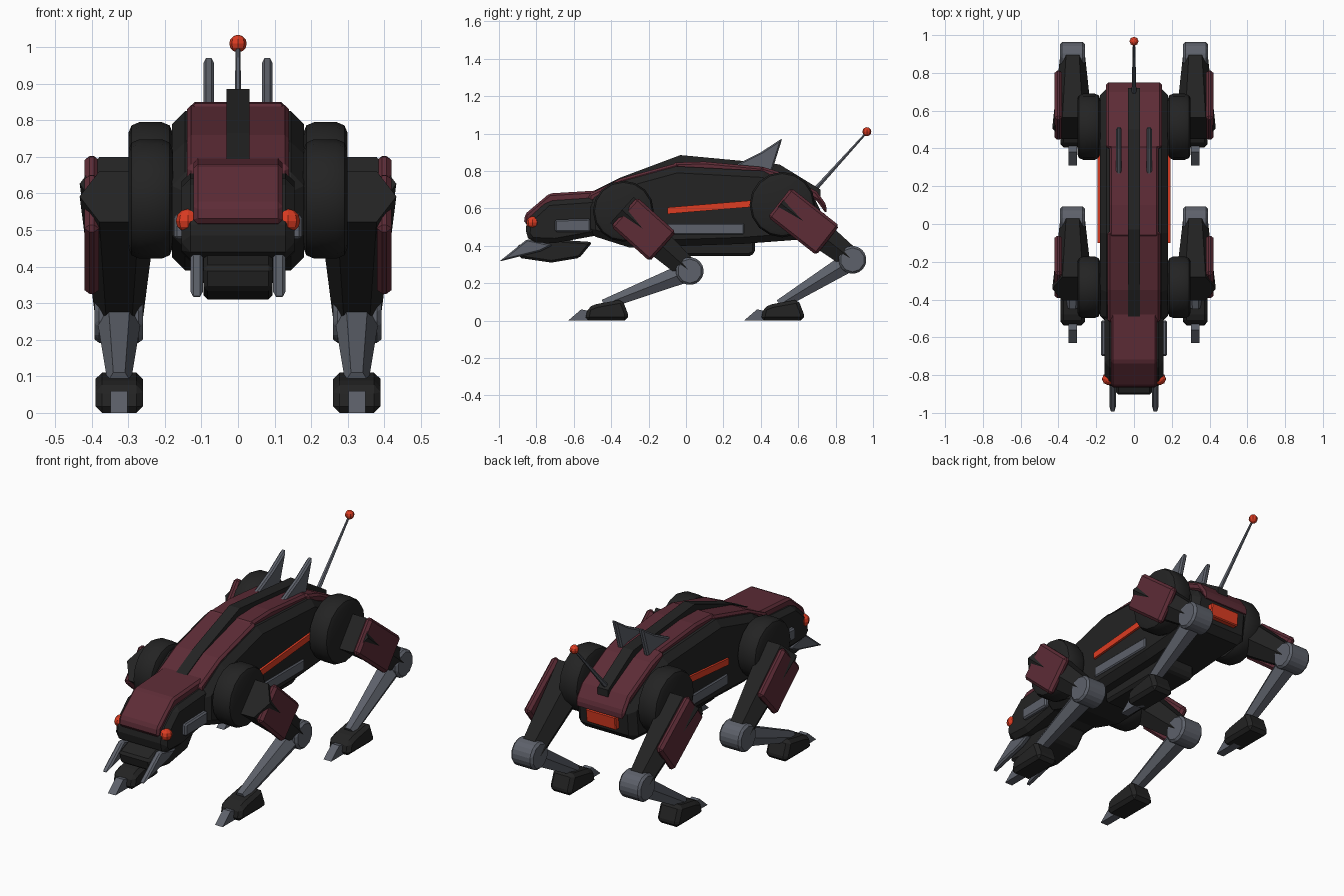
import bpy, bmesh
from math import radians
from mathutils import Vector, Matrix

cube = bpy.data.objects.get("Cube")
if cube:
    bpy.data.objects.remove(cube, do_unlink=True)


def material(name, rgb):
    m = bpy.data.materials.new(name)
    m.use_nodes = True
    m.diffuse_color = (*rgb, 1)
    m.node_tree.nodes["Principled BSDF"].inputs["Base Color"].default_value = (*rgb, 1)
    return m


BLACK = material("charcoal", (0.017, 0.017, 0.017))
RED = material("dark maroon", (0.11, 0.025, 0.037))
GREY = material("steel grey", (0.11, 0.12, 0.145))
GLOW = material("signal orange", (0.72, 0.045, 0.016))


def finish(name, bm, mat, bevel=0.0, segments=1, mirror=False, smooth=False):
    bmesh.ops.recalc_face_normals(bm, faces=bm.faces)
    if bevel:
        edges = [e for e in bm.edges if e.calc_face_angle(0) > radians(35)]
        bmesh.ops.bevel(bm, geom=edges, offset=bevel, segments=segments,
                        profile=0.5, affect='EDGES', clamp_overlap=True)
    mesh = bpy.data.meshes.new(name)
    bm.to_mesh(mesh)
    bm.free()
    mesh.materials.append(mat)
    obj = bpy.data.objects.new(name, mesh)
    bpy.context.collection.objects.link(obj)
    if smooth:
        bpy.ops.object.select_all(action='DESELECT')
        obj.select_set(True)
        bpy.context.view_layer.objects.active = obj
        bpy.ops.object.shade_smooth_by_angle(angle=radians(35))
    if mirror:
        obj.modifiers.new("Mirror", 'MIRROR').use_mirror_merge = False
    return obj


def prism(name, profile, x0, x1, mat, **kw):
    """Side profile of (y, z) points extruded from x0 to x1."""
    bm = bmesh.new()
    face = bm.faces.new([bm.verts.new((x0, y, z)) for y, z in profile])
    ext = bmesh.ops.extrude_face_region(bm, geom=[face])
    moved = [g for g in ext["geom"] if isinstance(g, bmesh.types.BMVert)]
    bmesh.ops.translate(bm, verts=moved, vec=(x1 - x0, 0, 0))
    return finish(name, bm, mat, **kw)


def ribbon(name, top, thick, half, mat, **kw):
    """Plate that follows a line of (y, z) points."""
    under = [(y, z - thick) for y, z in reversed(top)]
    return prism(name, top + under, -half, half, mat, **kw)


def rod(name, a, b, r1, r2, sides, mat, **kw):
    """Tapered rod from a to b."""
    a, b = Vector(a), Vector(b)
    d = (b - a).normalized()
    side = Vector((0, 0, 1)) if abs(d.x) > 0.9 else Vector((1, 0, 0))
    rot = Matrix((side.cross(d), side, d)).transposed().to_4x4()
    bm = bmesh.new()
    bmesh.ops.create_cone(bm, cap_ends=True, segments=sides, radius1=r1, radius2=r2,
                          depth=(b - a).length,
                          matrix=Matrix.Translation((a + b) / 2) @ rot)
    return finish(name, bm, mat, **kw)


def ball(name, loc, r, **kw):
    bm = bmesh.new()
    bmesh.ops.create_uvsphere(bm, u_segments=8, v_segments=6, radius=r,
                              matrix=Matrix.Translation(loc))
    return finish(name, bm, GLOW, **kw)


# Torso
prism("torso", [(-0.52, 0.46), (-0.52, 0.64), (-0.36, 0.74), (-0.05, 0.825), (0.42, 0.8),
                (0.72, 0.63), (0.7, 0.44), (0.3, 0.41), (-0.3, 0.39)],
      -0.18, 0.18, BLACK, bevel=0.035)
prism("belly_block", [(-0.12, 0.43), (0.37, 0.43), (0.37, 0.36), (0.34, 0.345), (-0.12, 0.345)],
      -0.1, 0.1, BLACK, bevel=0.015)

# Back armour and spine
ribbon("front_back_plate", [(-0.52, 0.675), (-0.35, 0.76), (-0.04, 0.845)], 0.05, 0.14, RED, bevel=0.012)
ribbon("middle_back_plate", [(-0.07, 0.845), (0.1, 0.85), (0.42, 0.82)], 0.05, 0.13, RED, bevel=0.012)
ribbon("rear_back_plate", [(0.4, 0.825), (0.5, 0.795), (0.7, 0.69), (0.75, 0.62)], 0.05, 0.148, RED, bevel=0.012)
ribbon("spine_strip", [(-0.5, 0.69), (-0.35, 0.765), (-0.03, 0.885), (0.5, 0.835), (0.72, 0.7)],
       0.04, 0.032, BLACK)
prism("back_fin", [(0.24, 0.82), (0.4, 0.9), (0.515, 0.975), (0.46, 0.8)],
      0.065, 0.095, GREY, bevel=0.008, mirror=True)

# Side and tail details
prism("side_light", [(-0.1, 0.57), (0.38, 0.61), (0.38, 0.645), (-0.1, 0.605)],
      0.17, 0.192, GLOW, mirror=True)
prism("side_panel", [(-0.1, 0.46), (0.31, 0.46), (0.31, 0.52), (-0.1, 0.52)],
      0.17, 0.188, GREY, bevel=0.006, mirror=True)
prism("tail_light", [(0.69, 0.5), (0.735, 0.5), (0.743, 0.575), (0.69, 0.575)],
      -0.09, 0.09, GLOW, bevel=0.005)
rod("antenna", (0, 0.68, 0.69), (0, 0.965, 1.005), 0.013, 0.006, 6, GREY)
ball("antenna_tip", (0, 0.967, 1.01), 0.024)

# Head
prism("head", [(-0.86, 0.46), (-0.85, 0.54), (-0.74, 0.64), (-0.45, 0.66), (-0.45, 0.46),
               (-0.7, 0.415), (-0.83, 0.42)], -0.155, 0.155, BLACK, bevel=0.03)
prism("head_plate", [(-0.867, 0.52), (-0.86, 0.57), (-0.73, 0.68), (-0.45, 0.697),
                     (-0.47, 0.64), (-0.7, 0.61), (-0.82, 0.51)],
      -0.122, 0.122, RED, bevel=0.012)
prism("jaw", [(-0.905, 0.4), (-0.89, 0.335), (-0.72, 0.31), (-0.57, 0.335), (-0.5, 0.42), (-0.8, 0.44)],
      -0.095, 0.095, BLACK, bevel=0.012)
prism("cheek_panel", [(-0.7, 0.475), (-0.51, 0.475), (-0.51, 0.545), (-0.7, 0.54)],
      0.14, 0.175, GREY, bevel=0.008, mirror=True)
prism("fang", [(-1.0, 0.315), (-0.85, 0.435), (-0.71, 0.405), (-0.78, 0.37)],
      0.096, 0.13, GREY, bevel=0.008, mirror=True)
ball("eye", (0.137, -0.82, 0.525), 0.033, mirror=True)


# Legs: each is built on the left and mirrored
def leg(prefix, hip, knee, foot_y, disc_r, armor_len, armor_width):
    x = 0.325
    h, k = Vector((x, *hip)), Vector((x, *knee))
    d = (k - h).normalized()
    n = Vector((0, -d.z, d.y))
    rod(prefix + "_hip_disc", (0.178, *hip), (0.3, *hip), disc_r, disc_r, 16, BLACK,
        bevel=0.03, segments=2, mirror=True, smooth=True)
    rod(prefix + "_upper_leg", h - d * 0.01, k, 0.108, 0.066, 6, BLACK, mirror=True)
    # Thigh armour lies along the leg axis
    c = h + d * 0.145
    corners = [c + d * s * armor_len / 2 + n * t * armor_width / 2
               for s, t in ((-1, -1), (1, -1), (1, 1), (-1, 1))]
    prism(prefix + "_thigh_armor", [(p.y, p.z) for p in corners], 0.38, 0.42, RED,
          bevel=0.014, mirror=True)
    rod(prefix + "_knee", (0.26, *knee), (0.392, *knee), 0.077, 0.077, 10, GREY,
        bevel=0.012, mirror=True)
    ankle = (x, foot_y + 0.1, 0.085)
    rod(prefix + "_lower_leg", k, ankle, 0.062, 0.032, 6, GREY, mirror=True)
    foot = [(0, 0), (0.23, 0), (0.23, 0.035), (0.2, 0.113), (0.06, 0.088), (0.015, 0.07)]
    prism(prefix + "_foot", [(foot_y + y, z) for y, z in foot], 0.26, 0.39, BLACK,
          bevel=0.018, mirror=True)
    claw = [(-0.09, 0), (-0.02, 0.06), (0.05, 0.045), (0.05, 0)]
    prism(prefix + "_claw", [(foot_y + y, z) for y, z in claw], 0.302, 0.348, GREY, mirror=True)


leg("front", (-0.335, 0.585), (0.02, 0.265), -0.54, 0.163, 0.28, 0.21)
leg("rear", (0.515, 0.62), (0.89, 0.325), 0.4, 0.175, 0.33, 0.2)
